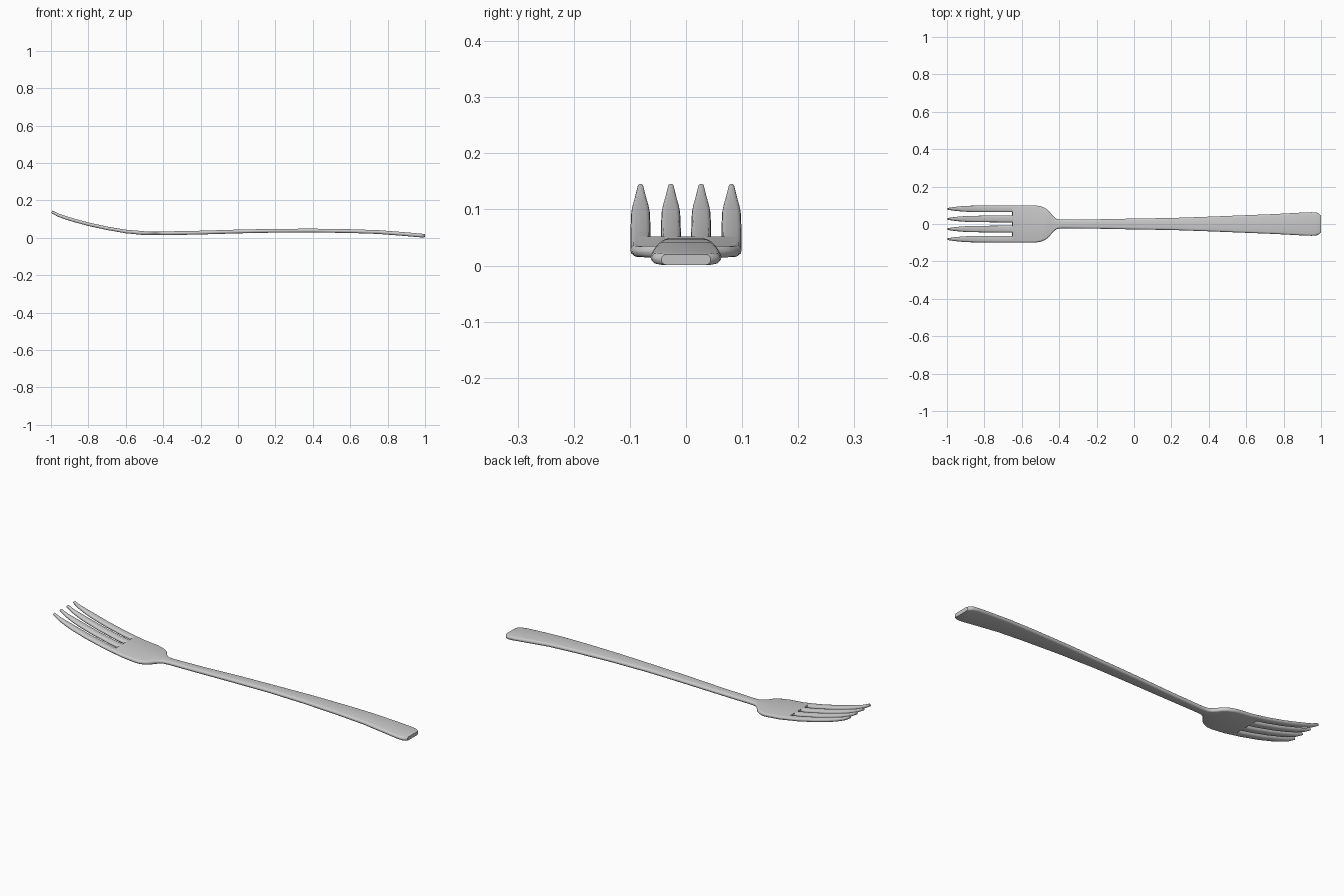
import bpy, bmesh, math
from mathutils import Vector

if "Cube" in bpy.data.objects:
    bpy.data.objects.remove(bpy.data.objects["Cube"])

# Side-view centre line (x, z)
SPINE = [(-1.0, 0.142), (-0.96, 0.121), (-0.9, 0.100), (-0.8, 0.073), (-0.7, 0.051),
         (-0.6, 0.034), (-0.5, 0.025), (-0.4, 0.024), (-0.2, 0.028), (0.0, 0.034),
         (0.2, 0.038), (0.4, 0.039), (0.6, 0.036), (0.75, 0.031), (0.88, 0.021), (1.0, 0.0105)]


def lerp(table, x):
    for (x0, v0), (x1, v1) in zip(table, table[1:]):
        if x <= x1:
            return v0 + (v1 - v0) * (x - x0) / (x1 - x0)
    return table[-1][1]


def section(x, y, half_w, half_t):
    """Rounded bar section, square to the centre line."""
    slope = (lerp(SPINE, min(x + 0.03, 1)) - lerp(SPINE, max(x - 0.03, -1))) / (
        min(x + 0.03, 1) - max(x - 0.03, -1))
    up = Vector((-slope, 0, 1)).normalized()
    base = Vector((x, y, lerp(SPINE, x)))
    r = min(half_w, half_t) * 0.95
    pts = []
    for k, (sy, sz) in enumerate([(1, 1), (-1, 1), (-1, -1), (1, -1)]):
        for j in range(4):
            a = math.radians(90 * k + 30 * j)
            py = sy * (half_w - r) + r * math.cos(a)
            pz = sz * (half_t - r) + r * math.sin(a)
            pts.append(base + Vector((0, py, 0)) + up * pz)
    return pts


def loft(name, stations, y=0):
    bm = bmesh.new()
    rings = [[bm.verts.new(p) for p in section(x, y, w, t)] for x, w, t in stations]
    n = len(rings[0])
    for a, b in zip(rings, rings[1:]):
        for i in range(n):
            bm.faces.new((a[i], a[(i + 1) % n], b[(i + 1) % n], b[i]))
    bm.faces.new(rings[0])
    bm.faces.new(rings[-1])
    bmesh.ops.recalc_face_normals(bm, faces=bm.faces)
    mesh = bpy.data.meshes.new(name)
    bm.to_mesh(mesh)
    bm.free()
    ob = bpy.data.objects.new(name, mesh)
    bpy.context.collection.objects.link(ob)
    bpy.ops.object.select_all(action='DESELECT')
    ob.select_set(True)
    bpy.context.view_layer.objects.active = ob
    bpy.ops.object.shade_smooth_by_angle(angle=math.radians(35))
    return ob


# Head, shoulders, neck and flared handle: x, half width, half thickness
loft("handle_and_head", [
    (-0.65, 0.099, 0.009), (-0.6, 0.099, 0.0095), (-0.525, 0.099, 0.01), (-0.5, 0.095, 0.01),
    (-0.475, 0.085, 0.01), (-0.455, 0.070, 0.01), (-0.44, 0.050, 0.01), (-0.425, 0.035, 0.01),
    (-0.41, 0.026, 0.01), (-0.385, 0.023, 0.01), (-0.2, 0.025, 0.01), (0.0, 0.029, 0.01),
    (0.2, 0.032, 0.01), (0.4, 0.039, 0.01), (0.6, 0.047, 0.01), (0.75, 0.053, 0.01),
    (0.88, 0.060, 0.01), (0.95, 0.063, 0.01), (0.975, 0.061, 0.01), (0.99, 0.055, 0.01),
    (0.999, 0.044, 0.0095)])

# Four tapering tines
for i, y in enumerate((-0.081, -0.027, 0.027, 0.081)):
    loft(f"tine_{i + 1}", [
        (-0.63, 0.018, 0.0088), (-0.66, 0.018, 0.009), (-0.7, 0.018, 0.009),
        (-0.8, 0.0175, 0.009), (-0.88, 0.0165, 0.009), (-0.92, 0.014, 0.009),
        (-0.96, 0.010, 0.0085), (-0.995, 0.005, 0.007)], y)
